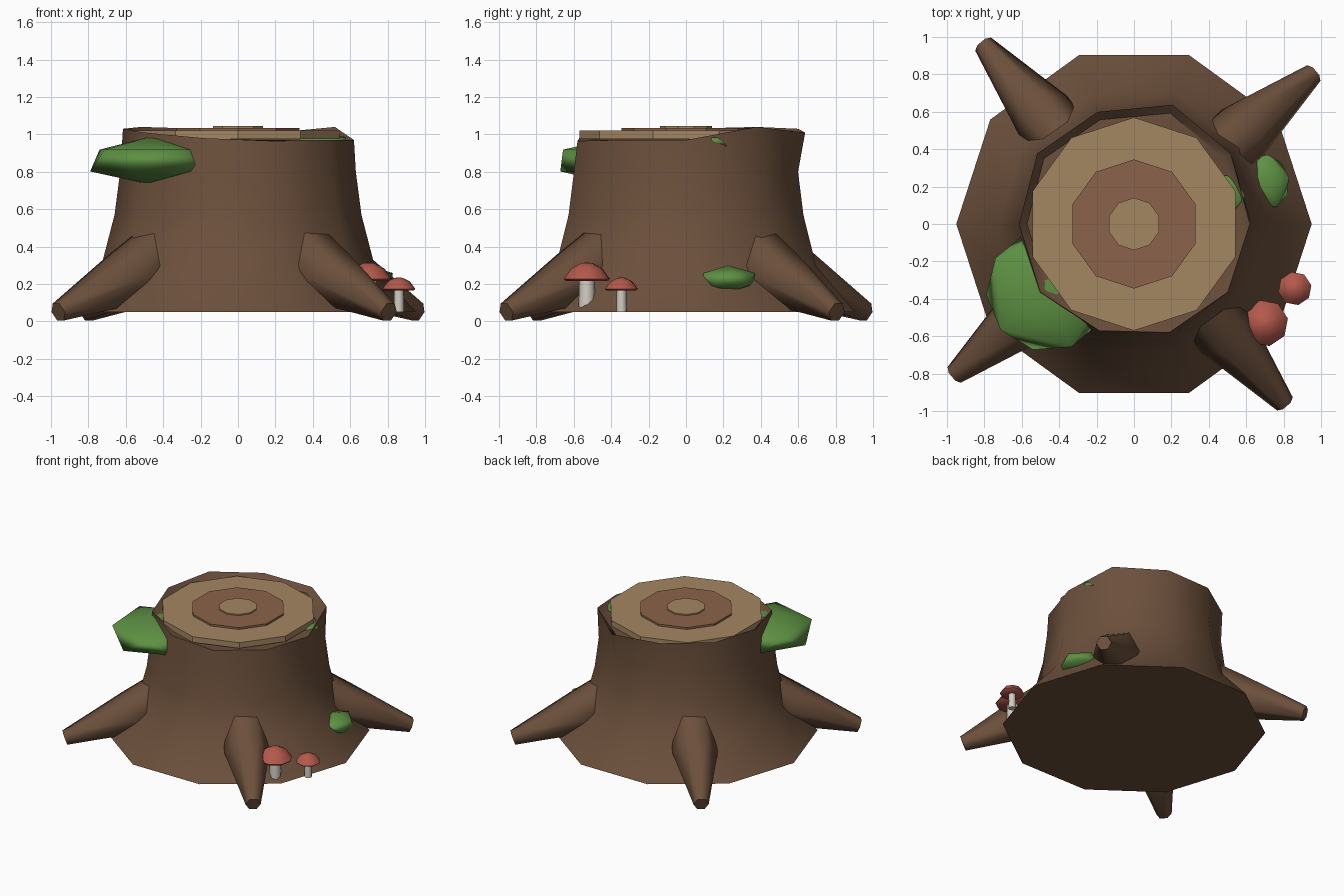
import bpy, bmesh, math
from mathutils import Vector

if "Cube" in bpy.data.objects:
    bpy.data.objects.remove(bpy.data.objects["Cube"])


def material(name, rgb):
    m = bpy.data.materials.new(name)
    m.diffuse_color = (*rgb, 1)
    m.use_nodes = True
    m.node_tree.nodes["Principled BSDF"].inputs["Base Color"].default_value = m.diffuse_color
    return m


BARK = material("bark", (0.15, 0.08, 0.045))
WOOD = material("cut_wood", (0.37, 0.24, 0.12))
RING = material("growth_ring", (0.26, 0.125, 0.07))
MOSS = material("moss", (0.11, 0.28, 0.055))
CAP = material("mushroom_red", (0.46, 0.10, 0.07))
STEM = material("mushroom_stem", (0.65, 0.61, 0.54))


def finish(name, bm, mat, angle=None):
    bmesh.ops.recalc_face_normals(bm, faces=bm.faces)
    me = bpy.data.meshes.new(name)
    bm.to_mesh(me)
    bm.free()
    me.materials.append(mat)
    ob = bpy.data.objects.new(name, me)
    bpy.context.collection.objects.link(ob)
    if angle:
        bpy.ops.object.select_all(action='DESELECT')
        ob.select_set(True)
        bpy.context.view_layer.objects.active = ob
        bpy.ops.object.shade_smooth_by_angle(angle=math.radians(angle))
    return ob


def loft(name, rings, mat, angle=None):
    """Skin a list of equal-length point rings and cap both ends."""
    bm = bmesh.new()
    vs = [[bm.verts.new(p) for p in ring] for ring in rings]
    n = len(vs[0])
    for a, b in zip(vs, vs[1:]):
        for i in range(n):
            j = (i + 1) % n
            bm.faces.new((a[i], a[j], b[j], b[i]))
    bm.faces.new(vs[0][::-1])
    bm.faces.new(vs[-1])
    return finish(name, bm, mat, angle)


def circle(r, z, n, turn=0.0, x=0.0, y=0.0):
    return [(x + r * math.cos(turn + math.tau * i / n),
             y + r * math.sin(turn + math.tau * i / n), z) for i in range(n)]


# Flared ten-sided stump with an uneven broken rim
rim_z = [0.97, 1.04, 1.01, 1.03, 1.04, 1.03, 1.01, 0.98, 0.965, 0.97]
rim_r = [0.62, 0.64, 0.67, 0.63, 0.64, 0.615, 0.62, 0.60, 0.61, 0.62]
rings = [circle(r, z, 10) for r, z in ((0.95, 0.05), (0.73, 0.30), (0.66, 0.57), (0.63, 0.80))]
for scale, floor in ((1.0, None), (0.93, 0.975)):
    rings.append([(r * scale * math.cos(math.tau * i / 10), r * scale * math.sin(math.tau * i / 10),
                   min(z - 0.005, floor) if floor else z)
                  for i, (r, z) in enumerate(zip(rim_r, rim_z))])
loft("stump", rings, BARK, 45)

# Stacked cut face and growth rings
for name, r, z0, z1, mat in (("cut_face", 0.57, 0.975, 1.02, WOOD),
                             ("growth_ring", 0.345, 1.0, 1.035, RING),
                             ("heartwood", 0.14, 1.01, 1.045, WOOD)):
    loft(name, [circle(r, z, 10, math.pi / 10) for z in (z0, z1)], mat)

# Four six-sided roots bending down to the ground
path = ((0.48, 0.42, 0.155), (0.76, 0.235, 0.165), (1.255, 0.05, 0.055))
for k in range(4):
    a = math.radians(40 + 90 * k)
    out = Vector((math.cos(a), math.sin(a), 0))
    side = Vector((-math.sin(a), math.cos(a), 0))
    rings = []
    for (r, z, rad), tilt in zip(path, (0.57, 0.48, 0.33)):
        up = Vector((0, 0, math.cos(tilt))) + out * math.sin(tilt)
        centre = out * r + Vector((0, 0, z))
        rings.append([centre + rad * (side * math.cos(t) + up * math.sin(t))
                      for t in (math.tau * i / 6 for i in range(6))])
    loft(f"root_{k + 1}", rings, BARK, 62)

# Moss clumps: squashed low-poly balls
for name, pos, size, turn in (
        ("moss_large", (-0.46, -0.355, 0.86), (0.37, 0.365, 0.13), 4),
        ("moss_small", (0.70, 0.225, 0.225), (0.145, 0.165, 0.075), 10),
        ("moss_rim", (0.45, 0.15, 0.96), (0.16, 0.13, 0.05), 0)):
    bm = bmesh.new()
    bmesh.ops.create_icosphere(bm, subdivisions=1, radius=1)
    ob = finish(name, bm, MOSS, 80)
    ob.location, ob.scale = pos, size
    ob.rotation_euler.z = math.radians(turn)

# Two mushrooms: eight-sided stem and domed cap
for tag, x, y, foot, brim, r, h, stem in (("large", 0.70, -0.53, 0.075, 0.215, 0.125, 0.10, 0.045),
                                          ("small", 0.86, -0.345, 0.05, 0.165, 0.09, 0.07, 0.028)):
    loft(f"mushroom_stem_{tag}", [circle(stem, foot, 8, 0, x, y),
                                  circle(stem * 0.9, brim + 0.02, 8, 0, x, y)], STEM, 50)
    loft(f"mushroom_cap_{tag}",
         [circle(r * s, brim + h * t, 8, 0.2, x, y)
          for s, t in ((0.9, 0), (1, 0.12), (0.68, 0.68), (0.25, 0.97), (0.02, 1))], CAP, 50)
